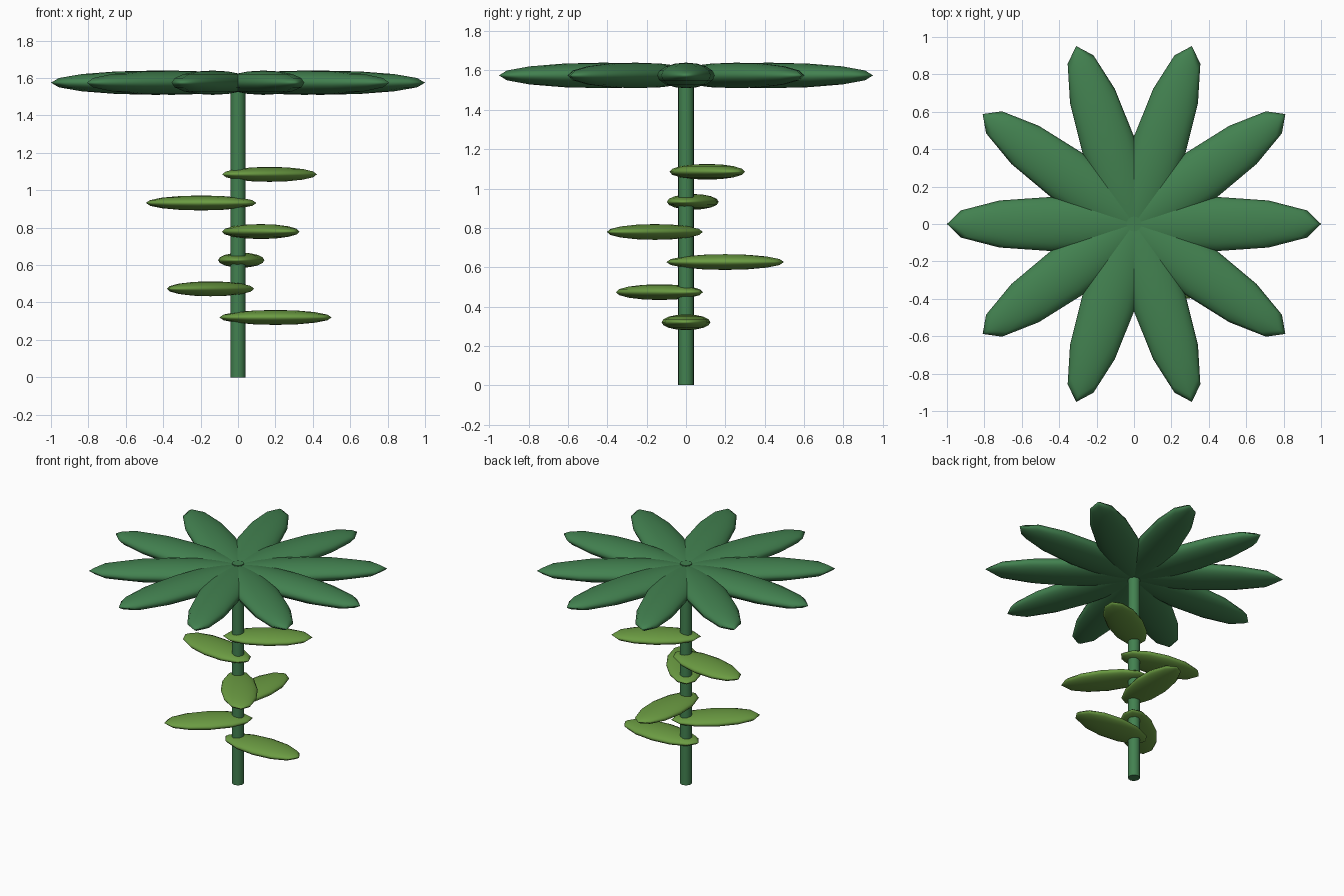
import bpy
import math

if "Cube" in bpy.data.objects:
    bpy.data.objects.remove(bpy.data.objects["Cube"])


def material(name, color):
    m = bpy.data.materials.new(name)
    m.diffuse_color = (*color, 1)
    m.use_nodes = True
    m.node_tree.nodes["Principled BSDF"].inputs["Base Color"].default_value = m.diffuse_color
    return m


dark_green = material("dark green", (0.055, 0.22, 0.08))
leaf_green = material("leaf green", (0.147, 0.33, 0.055))


def blade(name, angle, offset, z, size, mat):
    """Flattened ellipsoid pushed outwards from the stem."""
    bpy.ops.mesh.primitive_uv_sphere_add(
        segments=12, ring_count=8, radius=1,
        location=(offset * math.cos(angle), offset * math.sin(angle), z),
        rotation=(0, 0, angle))
    ob = bpy.context.object
    ob.name = name
    ob.scale = size
    ob.data.materials.append(mat)
    bpy.ops.object.shade_smooth()


# Stem, its top just showing in the middle of the flower
STEM_TOP = 1.625
bpy.ops.mesh.primitive_cylinder_add(vertices=16, radius=0.04, depth=STEM_TOP,
                                    location=(0, 0, STEM_TOP / 2))
stem = bpy.context.object
stem.name = "stem"
stem.data.materials.append(dark_green)
bpy.ops.object.shade_smooth_by_angle(angle=math.radians(40))

# Ten petals in a ring
for i in range(10):
    blade(f"petal_{i + 1}", math.radians(36 * i), 0.44, 1.575,
          (0.56, 0.145, 0.065), dark_green)

# Six leaves spiralling up the stem by the golden angle
for i in range(6):
    blade(f"leaf_{i + 1}", math.radians(-137.5 * i), 0.2, 0.32 + 0.153 * i,
          (0.3, 0.124, 0.04), leaf_green)
